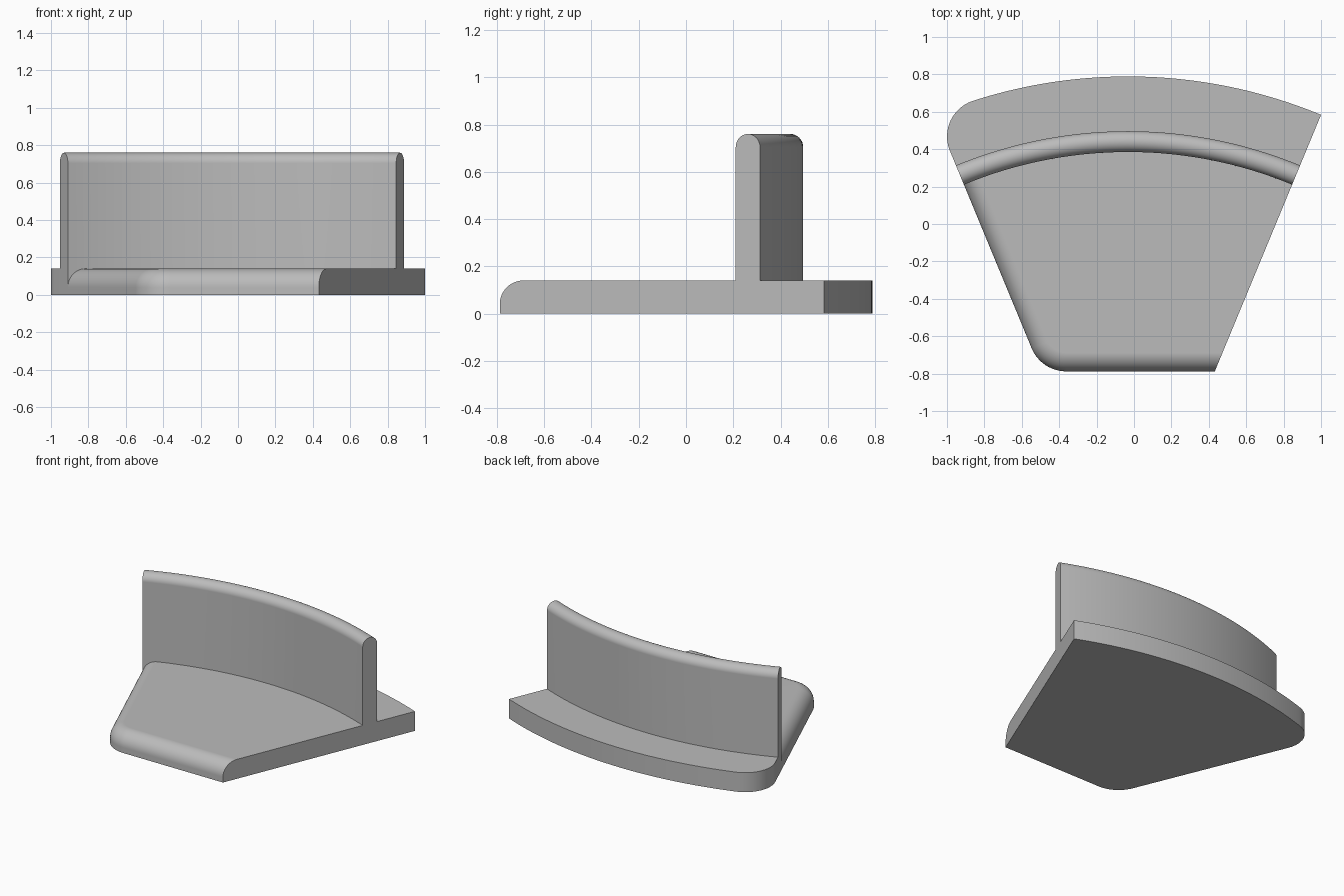
import bpy
import bmesh
from math import sin, cos, tan, asin, sqrt, pi, radians
from mathutils import Vector

cube = bpy.data.objects.get("Cube")
if cube:
    bpy.data.objects.remove(cube)

# Wedge layout: every arc shares one centre, sides open at the half angle
CENTRE = Vector((-0.032, -1.908))
HALF = radians(22.5)
R_WALL_IN, R_WALL_OUT, R_REAR = 2.293, 2.404, 2.697
FRONT = 1.12          # distance of the straight front edge from the centre
PLATE_H, WALL_H = 0.14, 0.76
CORNER, FILLET = 0.2, 0.1
STEPS = 40

grey = bpy.data.materials.new("plain grey")
grey.use_nodes = True
colour = (0.5, 0.5, 0.5, 1)
grey.diffuse_color = colour
grey.node_tree.nodes["Principled BSDF"].inputs["Base Color"].default_value = colour


def polar(radius, angle):
    """Point at an angle measured from +y towards +x."""
    return CENTRE + Vector((radius * sin(angle), radius * cos(angle)))


def sweep(radius, start, end, steps=STEPS):
    return [polar(radius, start + (end - start) * i / steps) for i in range(steps + 1)]


def round_corner(mid, radius, start, end, steps=12):
    angles = [start + (end - start) * i / steps for i in range(steps + 1)]
    return [mid + radius * Vector((cos(a), sin(a))) for a in angles]


def loft(name, rings):
    """Bridge equal rings of 3D points and cap both ends."""
    bm = bmesh.new()
    loops = [[bm.verts.new(p) for p in ring] for ring in rings]
    for a, b in zip(loops, loops[1:]):
        for i in range(len(a)):
            j = (i + 1) % len(a)
            bm.faces.new((a[i], a[j], b[j], b[i]))
    bm.faces.new(loops[0])
    bm.faces.new(loops[-1])
    bmesh.ops.recalc_face_normals(bm, faces=bm.faces)
    mesh = bpy.data.meshes.new(name)
    bm.to_mesh(mesh)
    bm.free()
    mesh.materials.append(grey)
    obj = bpy.data.objects.new(name, mesh)
    bpy.context.collection.objects.link(obj)
    bpy.ops.object.select_all(action="DESELECT")
    obj.select_set(True)
    bpy.context.view_layer.objects.active = obj
    bpy.ops.object.shade_smooth_by_angle(angle=radians(30))
    flat = obj.modifiers.new("flat caps", "WEIGHTED_NORMAL")
    flat.keep_sharp = True
    return obj


def at_height(outline, z):
    return [(p.x, p.y, z) for p in outline]


# Front plate: left and front edges rounded over at the top
corner_y = FRONT + CORNER
corner_x = (CORNER - corner_y * sin(HALF)) / cos(HALF)
front_corner = CENTRE + Vector((corner_x, corner_y))


def front_outline(inset):
    left_end = -HALF + asin(inset / R_WALL_IN)
    depth = FRONT + inset
    right_front = CENTRE + Vector((depth * tan(HALF), depth))
    return (sweep(R_WALL_IN, HALF, left_end)
            + round_corner(front_corner, CORNER - inset, pi + HALF, 1.5 * pi)
            + [right_front])


rings = [at_height(front_outline(0), 0)]
for i in range(13):
    a = pi / 2 * i / 12
    rings.append(at_height(front_outline(FILLET * (1 - cos(a))),
                           PLATE_H - FILLET + FILLET * sin(a)))
loft("front_plate", rings)

# Rear plate: square edges, rounded back left corner
mid_radius = R_REAR - CORNER
mid_angle = -HALF + asin(CORNER / mid_radius)
rear_corner = polar(mid_radius, mid_angle)
outline = (sweep(R_WALL_OUT, -HALF, HALF)
           + sweep(R_REAR, HALF, mid_angle)
           + round_corner(rear_corner, CORNER, pi / 2 - mid_angle, pi + HALF)[1:])
loft("rear_plate", [at_height(outline, 0), at_height(outline, PLATE_H)])

# Curved upright wall with a fully rounded top
half_thick = (R_WALL_OUT - R_WALL_IN) / 2
mid_wall = R_WALL_IN + half_thick
profile = [(R_WALL_OUT, 0)]
for i in range(17):
    a = pi * i / 16
    profile.append((mid_wall + half_thick * cos(a), WALL_H - half_thick + half_thick * sin(a)))
profile.append((R_WALL_IN, 0))
rings = []
for i in range(STEPS + 1):
    angle = -HALF + 2 * HALF * i / STEPS
    rings.append([(*polar(r, angle), z) for r, z in profile])
loft("curved_wall", rings)
